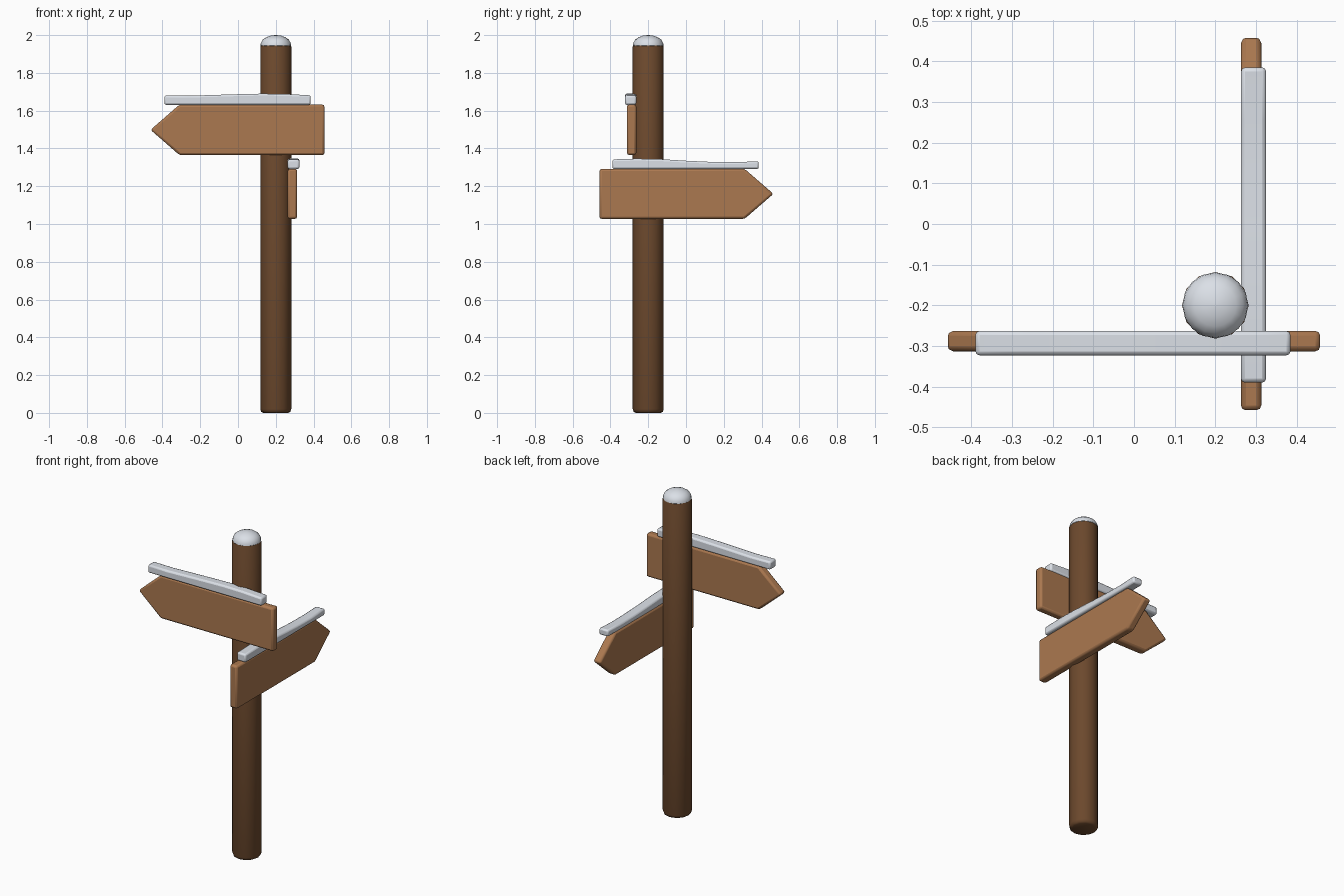
import bpy, bmesh, math

if "Cube" in bpy.data.objects:
    bpy.data.objects.remove(bpy.data.objects["Cube"])


def material(name, rgb):
    m = bpy.data.materials.new(name)
    m.diffuse_color = (*rgb, 1)
    m.use_nodes = True
    m.node_tree.nodes["Principled BSDF"].inputs["Base Color"].default_value = m.diffuse_color
    return m


BARK = material("dark wood", (0.15, 0.066, 0.026))
PLANK = material("plank wood", (0.41, 0.19, 0.08))
SNOW = material("snow", (0.78, 0.82, 0.88))
PX, PY = 0.2, -0.2


def finish(name, bm, mat, bevel=0.0, angle=40):
    bmesh.ops.recalc_face_normals(bm, faces=bm.faces[:])
    me = bpy.data.meshes.new(name)
    bm.to_mesh(me)
    bm.free()
    me.materials.append(mat)
    ob = bpy.data.objects.new(name, me)
    bpy.context.collection.objects.link(ob)
    if bevel:
        b = ob.modifiers.new("soft edges", 'BEVEL')
        b.width, b.segments = bevel, 2
        b.limit_method, b.angle_limit = 'ANGLE', math.radians(35)
    bpy.ops.object.select_all(action='DESELECT')
    ob.select_set(True)
    bpy.context.view_layer.objects.active = ob
    bpy.ops.object.shade_smooth_by_angle(angle=math.radians(angle))
    return ob


def lathe(name, profile, mat, sides):
    """Revolve (radius, z) points around the post axis."""
    bm = bmesh.new()
    rings = []
    for r, z in profile:
        rings.append([bm.verts.new((PX + r * math.cos(2 * math.pi * i / sides),
                                    PY + r * math.sin(2 * math.pi * i / sides), z))
                      for i in range(sides)])
    for a, b in zip(rings, rings[1:]):
        for i in range(sides):
            j = (i + 1) % sides
            bm.faces.new((a[i], a[j], b[j], b[i]))
    bm.faces.new(rings[0])
    bm.faces.new(rings[-1])
    return finish(name, bm, mat, angle=50)


def slab(name, outline, near, far, place, mat, bevel):
    """Extrude an outline (u, z) between two depths."""
    bm = bmesh.new()
    a = [bm.verts.new(place(u, near, z)) for u, z in outline]
    b = [bm.verts.new(place(u, far, z)) for u, z in outline]
    bm.faces.new(a)
    bm.faces.new(b)
    for i in range(len(a)):
        j = (i + 1) % len(a)
        bm.faces.new((a[i], a[j], b[j], b[i]))
    return finish(name, bm, mat, bevel)


# post with rounded ends
lathe("post", [(0.066, 0.0), (0.077, 0.006), (0.082, 0.02),
               (0.082, 1.94), (0.075, 1.953)], BARK, 12)
# snow dome on the post
lathe("post_snow", [(0.070, 1.935), (0.081, 1.945), (0.079, 1.958), (0.069, 1.976),
                    (0.052, 1.988), (0.028, 1.997), (0.004, 2.0)], SNOW, 16)


def arrow(z0, z1, tip):
    s = 1 if tip > 0 else -1
    return [(-s * 0.458, z0), (s * 0.31, z0), (tip, (z0 + z1) / 2),
            (s * 0.31, z1), (-s * 0.458, z1)]


def snow_strip(z, heights):
    n = len(heights) - 1
    top = [(0.385 - 0.775 * i / n, z + h) for i, h in enumerate(heights)]
    return [(-0.39, z), (0.385, z)] + top


def along_x(u, d, z):
    return (u, -d, z)


def along_y(u, d, z):
    return (d, u, z)


# upper sign points left, lower sign points to the back
slab("upper_sign", arrow(1.365, 1.632, -0.463), 0.263, 0.313, along_x, PLANK, 0.012)
slab("lower_sign", arrow(1.027, 1.292, 0.463), 0.263, 0.313, along_y, PLANK, 0.012)

# snow lying on the signs, gently uneven
slab("upper_sign_snow", snow_strip(1.631, [0.050, 0.057, 0.059, 0.056, 0.052, 0.048, 0.050]),
     0.263, 0.323, along_x, SNOW, 0.010)
slab("lower_sign_snow", snow_strip(1.291, [0.041, 0.036, 0.038, 0.044, 0.052, 0.055, 0.051]),
     0.263, 0.325, along_y, SNOW, 0.010)
